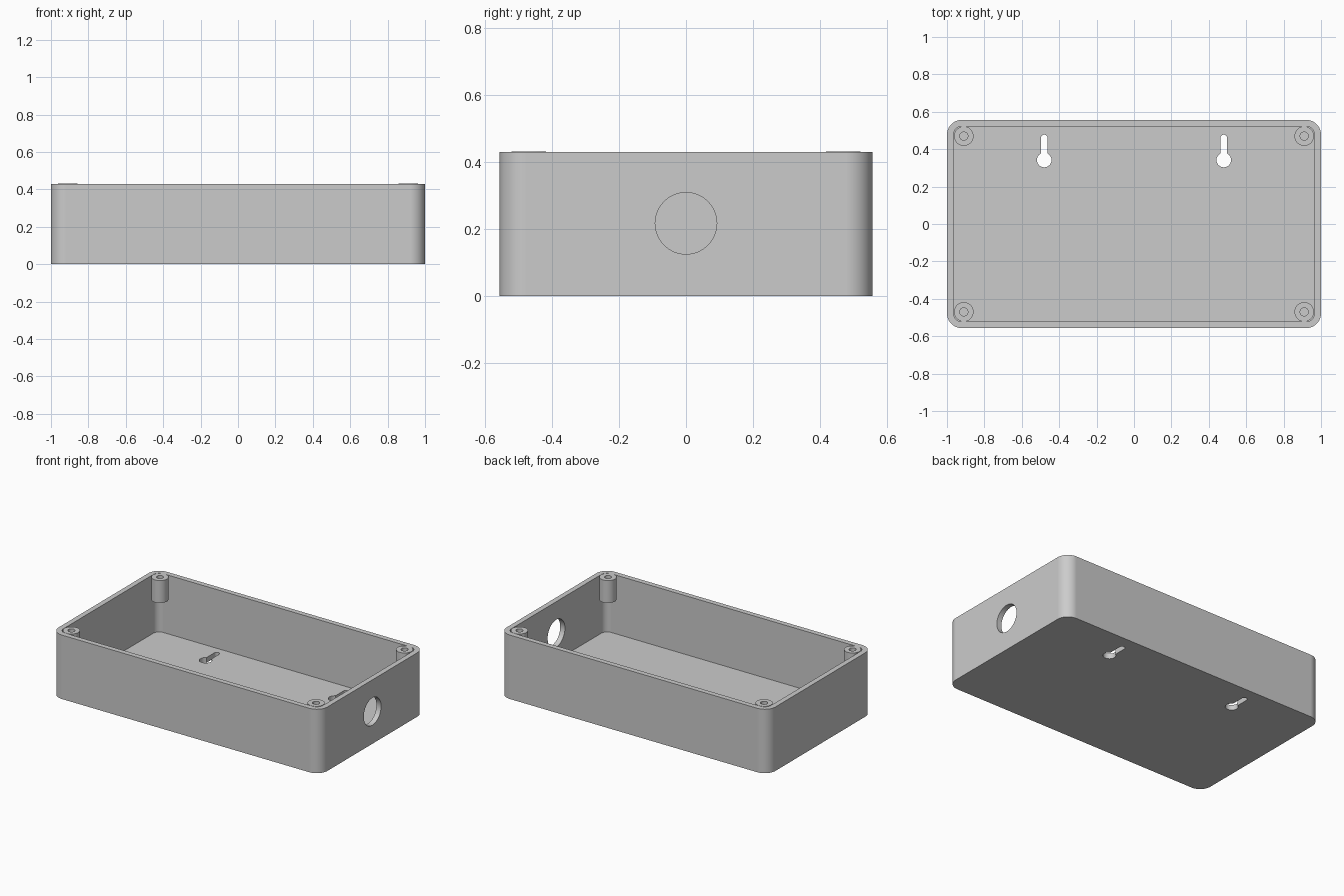
import bpy
import bmesh
from math import pi, sin, cos, asin
from mathutils import Matrix, Vector

if "Cube" in bpy.data.objects:
    bpy.data.objects.remove(bpy.data.objects["Cube"], do_unlink=True)

HALF_X, HALF_Y, HEIGHT = 1.0, 0.557, 0.43
WALL, CORNER = 0.035, 0.08
POST_X, POST_Y, POST_R, SCREW_R, POST_LEN = 0.91, 0.47, 0.052, 0.022, 0.15

grey = bpy.data.materials.new("plain grey")
grey.use_nodes = True
grey.diffuse_color = (0.6, 0.6, 0.6, 1)
grey.node_tree.nodes["Principled BSDF"].inputs["Base Color"].default_value = (0.6, 0.6, 0.6, 1)


def arc(cx, cy, r, start, end, steps):
    """Points along an arc."""
    return [(cx + r * cos(start + (end - start) * i / steps),
             cy + r * sin(start + (end - start) * i / steps)) for i in range(steps + 1)]


def rounded_rect(hx, hy, r):
    pts = []
    for k, (sx, sy) in enumerate([(1, 1), (-1, 1), (-1, -1), (1, -1)]):
        pts += arc(sx * (hx - r), sy * (hy - r), r, k * pi / 2, (k + 1) * pi / 2, 12)
    return pts


def circle(cx, cy, r, steps=48):
    return arc(cx, cy, r, 0, 2 * pi, steps)[:-1]


def prism(name, outline, z0, z1, matrix=Matrix()):
    """Closed solid from an outline, extruded from z0 to z1."""
    bm = bmesh.new()
    face = bm.faces.new([bm.verts.new((x, y, z0)) for x, y in outline])
    top = bmesh.ops.extrude_face_region(bm, geom=[face])["geom"]
    bmesh.ops.translate(bm, vec=Vector((0, 0, z1 - z0)),
                        verts=[g for g in top if isinstance(g, bmesh.types.BMVert)])
    bmesh.ops.recalc_face_normals(bm, faces=bm.faces)
    bm.transform(matrix)
    mesh = bpy.data.meshes.new(name)
    bm.to_mesh(mesh)
    bm.free()
    mesh.materials.append(grey)
    obj = bpy.data.objects.new(name, mesh)
    bpy.context.collection.objects.link(obj)
    return obj


def cut(obj, cutters):
    """Subtract the cutters, bake the result and remove them."""
    for c in cutters:
        mod = obj.modifiers.new("cut", 'BOOLEAN')
        mod.operation, mod.solver, mod.object = 'DIFFERENCE', 'EXACT', c
    bpy.context.view_layer.update()
    baked = bpy.data.meshes.new_from_object(obj.evaluated_get(bpy.context.evaluated_depsgraph_get()))
    obj.modifiers.clear()
    obj.data = baked
    for c in cutters:
        bpy.data.objects.remove(c, do_unlink=True)


def smooth(obj):
    bpy.ops.object.select_all(action='DESELECT')
    obj.select_set(True)
    bpy.context.view_layer.objects.active = obj
    bpy.ops.object.shade_smooth_by_angle(angle=pi / 6)
    obj.modifiers.new("weighted normals", 'WEIGHTED_NORMAL').keep_sharp = True


# Open tray: cavity, cable hole in the +x wall, two keyholes in the floor
tray = prism("tray", rounded_rect(HALF_X, HALF_Y, CORNER), 0, HEIGHT)
cutters = [prism("cavity", rounded_rect(HALF_X - WALL, HALF_Y - WALL, CORNER - WALL),
                 WALL, HEIGHT + 0.1)]
sideways = Matrix.Translation((0, 0, HEIGHT / 2 + 0.002)) @ Matrix.Rotation(pi / 2, 4, 'Y')
cutters.append(prism("cable_hole", circle(0, 0, 0.092, 64), HALF_X - 0.1, HALF_X + 0.1, sideways))

head_r, slot_r = 0.039, 0.018
neck = asin(slot_r / head_r)
for sx in (-1, 1):
    x = sx * 0.48
    keyhole = arc(x, 0.342, head_r, pi / 2 + neck, 2.5 * pi - neck, 32)
    keyhole += arc(x, 0.46, slot_r, 0, pi, 12)
    cutters.append(prism("keyhole", keyhole, -0.1, 0.1))
cut(tray, cutters)
smooth(tray)

# Short screw posts hanging in the corners
for sx, side in ((-1, "right"), (1, "left")):
    for sy, end in ((-1, "front"), (1, "back")):
        x, y = sx * POST_X, sy * POST_Y
        post = prism(f"{end}_{side}_screw_post", circle(x, y, POST_R),
                     HEIGHT - POST_LEN, HEIGHT + 0.001)
        cut(post, [prism("screw_hole", circle(x, y, SCREW_R, 32), 0, HEIGHT + 0.1)])
        smooth(post)
